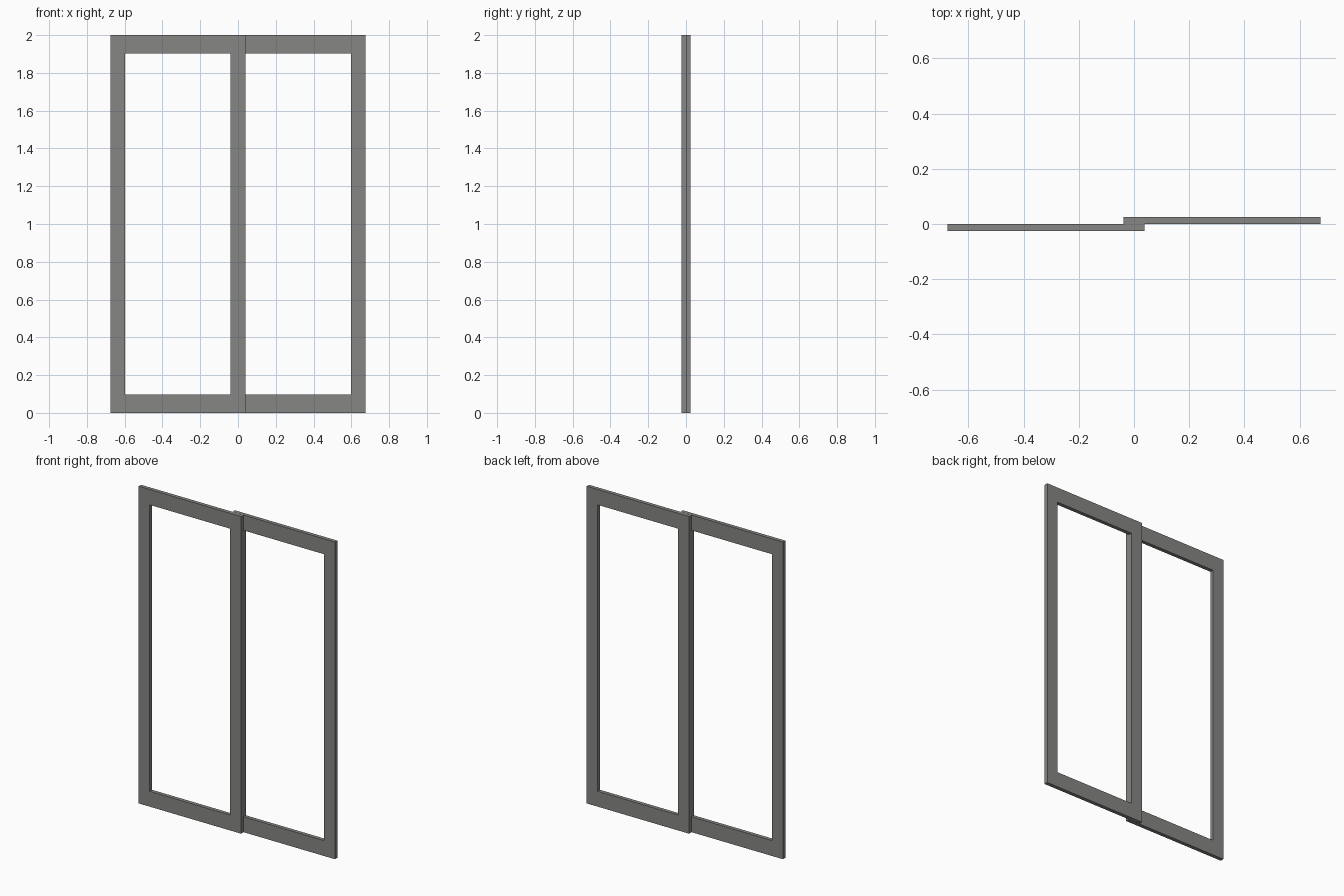
import bpy, bmesh

if "Cube" in bpy.data.objects:
    bpy.data.objects.remove(bpy.data.objects["Cube"])

# Single grey-painted metal colour
grey = bpy.data.materials.new("warm_grey")
grey.diffuse_color = (0.24, 0.245, 0.23, 1)
grey.use_nodes = True
grey.node_tree.nodes["Principled BSDF"].inputs["Base Color"].default_value = grey.diffuse_color

HEIGHT, RAIL, STILE, DEPTH = 2.0, 0.097, 0.077, 0.0245
OUTER, LAP = 0.676, 0.0385   # outer edge and overlap past the centre


def sash(name, x0, x1, y0, y1):
    """Rectangular frame ring with an open middle, extruded from y0 to y1."""
    outer = [(x0, 0), (x1, 0), (x1, HEIGHT), (x0, HEIGHT)]
    inner = [(x0 + STILE, RAIL), (x1 - STILE, RAIL),
             (x1 - STILE, HEIGHT - RAIL), (x0 + STILE, HEIGHT - RAIL)]
    bm = bmesh.new()
    o = [bm.verts.new((x, y0, z)) for x, z in outer]
    i = [bm.verts.new((x, y0, z)) for x, z in inner]
    for k in range(4):
        n = (k + 1) % 4
        bm.faces.new((o[k], o[n], i[n], i[k]))
    ext = bmesh.ops.extrude_face_region(bm, geom=bm.faces[:])
    moved = [v for v in ext["geom"] if isinstance(v, bmesh.types.BMVert)]
    bmesh.ops.translate(bm, verts=moved, vec=(0, y1 - y0, 0))
    bmesh.ops.recalc_face_normals(bm, faces=bm.faces[:])
    mesh = bpy.data.meshes.new(name)
    bm.to_mesh(mesh)
    bm.free()
    mesh.materials.append(grey)
    bpy.context.collection.objects.link(bpy.data.objects.new(name, mesh))


# Two sliding panels, overlapping at the middle on separate tracks
sash("front_sliding_frame", -OUTER, LAP, -DEPTH, -0.0005)
sash("rear_sliding_frame", -LAP, OUTER, 0.0005, DEPTH)
